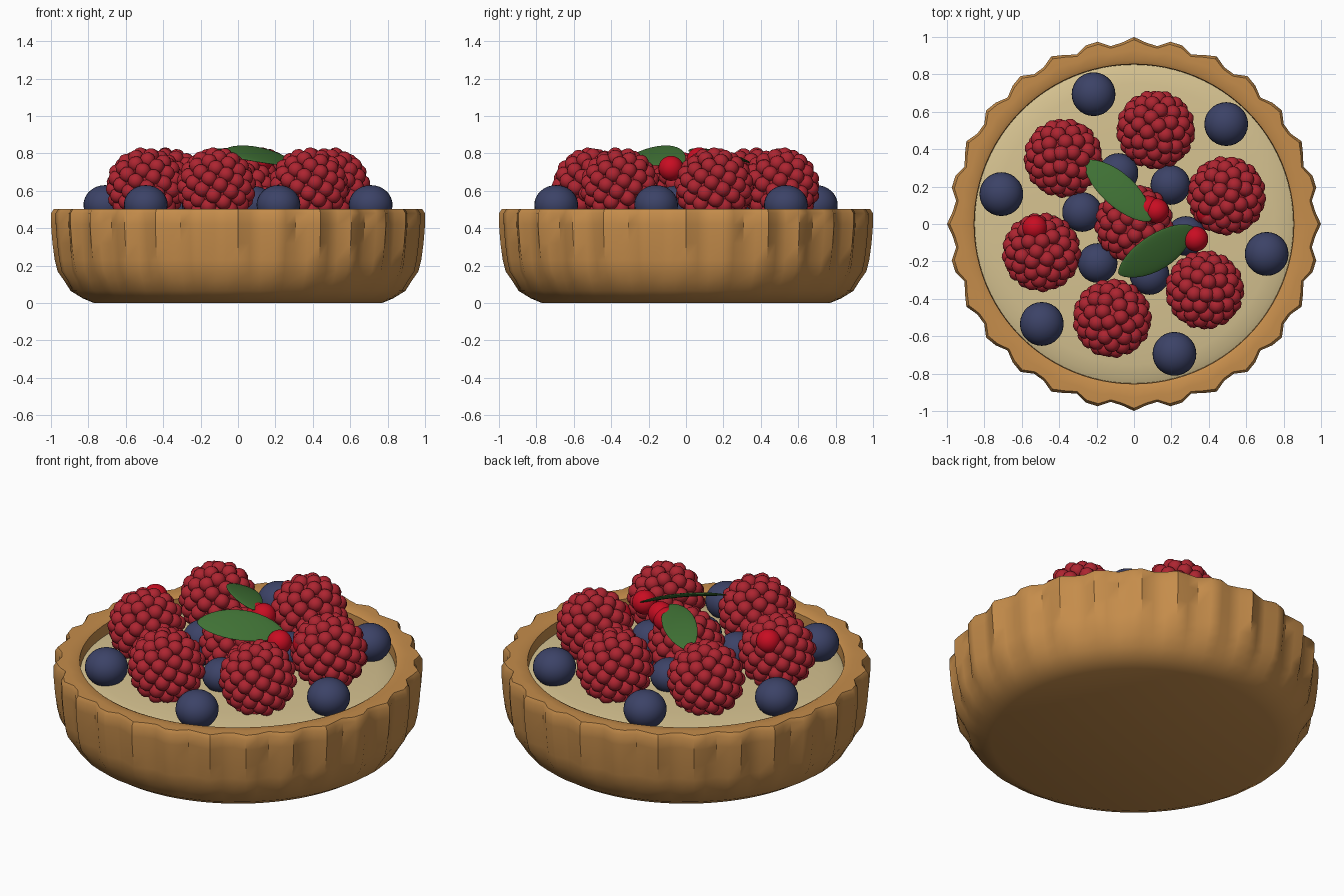
import bpy, bmesh, math
from mathutils import Matrix, Vector

if "Cube" in bpy.data.objects:
    bpy.data.objects.remove(bpy.data.objects["Cube"], do_unlink=True)


def material(name, rgb):
    m = bpy.data.materials.new(name)
    m.use_nodes = True
    m.diffuse_color = (*rgb, 1)
    m.node_tree.nodes["Principled BSDF"].inputs["Base Color"].default_value = (*rgb, 1)
    return m


CRUST = material("baked crust", (0.56, 0.265, 0.07))
CREAM = material("pale custard", (0.67, 0.54, 0.28))
RASPBERRY = material("raspberry red", (0.42, 0.018, 0.03))
BLUEBERRY = material("blueberry navy", (0.045, 0.055, 0.135))
CURRANT = material("bright currant red", (0.58, 0.004, 0.016))
LEAF = material("mint green", (0.05, 0.165, 0.035))


def finish(bm, name, mat, angle=40):
    bmesh.ops.recalc_face_normals(bm, faces=bm.faces)
    mesh = bpy.data.meshes.new(name)
    bm.to_mesh(mesh)
    bm.free()
    mesh.materials.append(mat)
    ob = bpy.data.objects.new(name, mesh)
    bpy.context.collection.objects.link(ob)
    bpy.ops.object.select_all(action='DESELECT')
    ob.select_set(True)
    bpy.context.view_layer.objects.active = ob
    bpy.ops.object.shade_smooth_by_angle(angle=math.radians(angle))
    return ob


def revolve(name, profile, mat, segments=96, flutes=28):
    """Spin (radius, height, flute depth) points, closing each end with a cap."""
    bm = bmesh.new()
    rings = []
    for r, z, depth in profile:
        ring = []
        for i in range(segments):
            a = math.tau * i / segments
            rr = r - depth * (1 - math.cos(flutes * a))
            ring.append(bm.verts.new((rr * math.cos(a), rr * math.sin(a), z)))
        rings.append(ring)
    for low, high in zip(rings, rings[1:]):
        for i in range(segments):
            j = (i + 1) % segments
            bm.faces.new((low[i], low[j], high[j], high[i]))
    bm.faces.new(rings[0])
    bm.faces.new(rings[-1])
    return finish(bm, name, mat)


def ball(name, location, radius, mat, squash=1.0):
    bm = bmesh.new()
    matrix = Matrix.Translation(location) @ Matrix.Diagonal((1, 1, squash, 1))
    bmesh.ops.create_uvsphere(bm, u_segments=28, v_segments=16, radius=radius, matrix=matrix)
    return finish(bm, name, mat, 60)


def polar(radius, degrees, z):
    a = math.radians(degrees)
    return Vector((radius * math.cos(a), radius * math.sin(a), z))


# Fluted pastry shell and custard filling
revolve("tart_shell", [
    (0.77, 0, 0), (0.83, 0.025, 0), (0.895, 0.065, 0.002), (0.93, 0.12, 0.008),
    (0.965, 0.17, 0.014), (0.98, 0.23, 0.019), (0.992, 0.32, 0.021), (1.0, 0.42, 0.022),
    (1.0, 0.48, 0.022), (0.985, 0.502, 0.02), (0.93, 0.503, 0.008), (0.875, 0.5, 0),
    (0.855, 0.49, 0), (0.85, 0.38, 0)], CRUST)
revolve("custard_filling", [
    (0.852, 0.38, 0), (0.852, 0.425, 0), (0.82, 0.438, 0), (0.75, 0.449, 0),
    (0.6, 0.46, 0), (0.3, 0.468, 0), (0.05, 0.47, 0)], CREAM)


# Raspberries: a core studded with faceted drupelets
def raspberry(name, center, spin):
    bm = bmesh.new()
    bmesh.ops.create_icosphere(bm, subdivisions=3, radius=0.172,
                               matrix=Matrix.Translation(center))
    count = 80
    for i in range(count):
        z = 1 - 2 * (i + 0.5) / count
        r = math.sqrt(1 - z * z)
        a = spin + i * math.pi * (3 - math.sqrt(5))
        p = Vector((r * math.cos(a), r * math.sin(a), z))
        place = Matrix.Translation(center + p * 0.172) @ p.to_track_quat('Z', 'Y').to_matrix().to_4x4()
        bmesh.ops.create_icosphere(bm, subdivisions=2, radius=0.043, matrix=place)
    finish(bm, name, RASPBERRY, 45)


raspberry("raspberry_center", Vector((0, 0, 0.58)), 0)
for k in range(6):
    raspberry(f"raspberry_{k + 1}", polar(0.517, 17 + 60 * k, 0.62), k)

# Outer and inner rings of blueberries
for k in range(6):
    ball(f"outer_blueberry_{k + 1}", polar(0.727, 47.3 + 60 * k, 0.525), 0.117, BLUEBERRY, 0.9)
    ball(f"inner_blueberry_{k + 1}", polar(0.285, 47 + 60 * k, 0.53), 0.106, BLUEBERRY, 0.9)

# Red currants
for k, spot in enumerate([(0.12, 0.07, 0.765), (0.075, 0.085, 0.75), (0.33, -0.08, 0.72),
                          (0.4, 0.06, 0.68), (-0.53, -0.02, 0.74)]):
    ball(f"currant_{k + 1}", spot, 0.067, CURRANT)


# Mint leaves: thin pointed lenses laid between two end points
def leaf(name, start, end, half_width, rise):
    start, end = Vector(start), Vector(end)
    u = (end - start).normalized()
    across = Vector((-u.y, u.x, 0)).normalized()
    w = (across + Vector((0, 0, rise))).normalized()
    n = u.cross(w).normalized()
    w = n.cross(u)
    middle, half = (start + end) / 2, (end - start).length / 2
    bm = bmesh.new()
    bmesh.ops.create_uvsphere(bm, u_segments=32, v_segments=16, radius=1,
                              matrix=Matrix.Rotation(math.pi / 2, 4, 'Y'))
    for v in bm.verts:
        x, y, z = v.co
        taper = max(0, 1 - x * x) ** 0.15
        arch = 0.02 * (0.5 - x * x)
        v.co = middle + u * x * half + w * y * taper * half_width + n * (z * 0.011 + arch)
    finish(bm, name, LEAF, 60)


leaf("back_leaf", (0.09, 0.02, 0.82), (-0.26, 0.34, 0.76), 0.09, 0.22)
leaf("front_leaf", (-0.08, -0.27, 0.81), (0.32, -0.02, 0.755), 0.105, 0.5)
